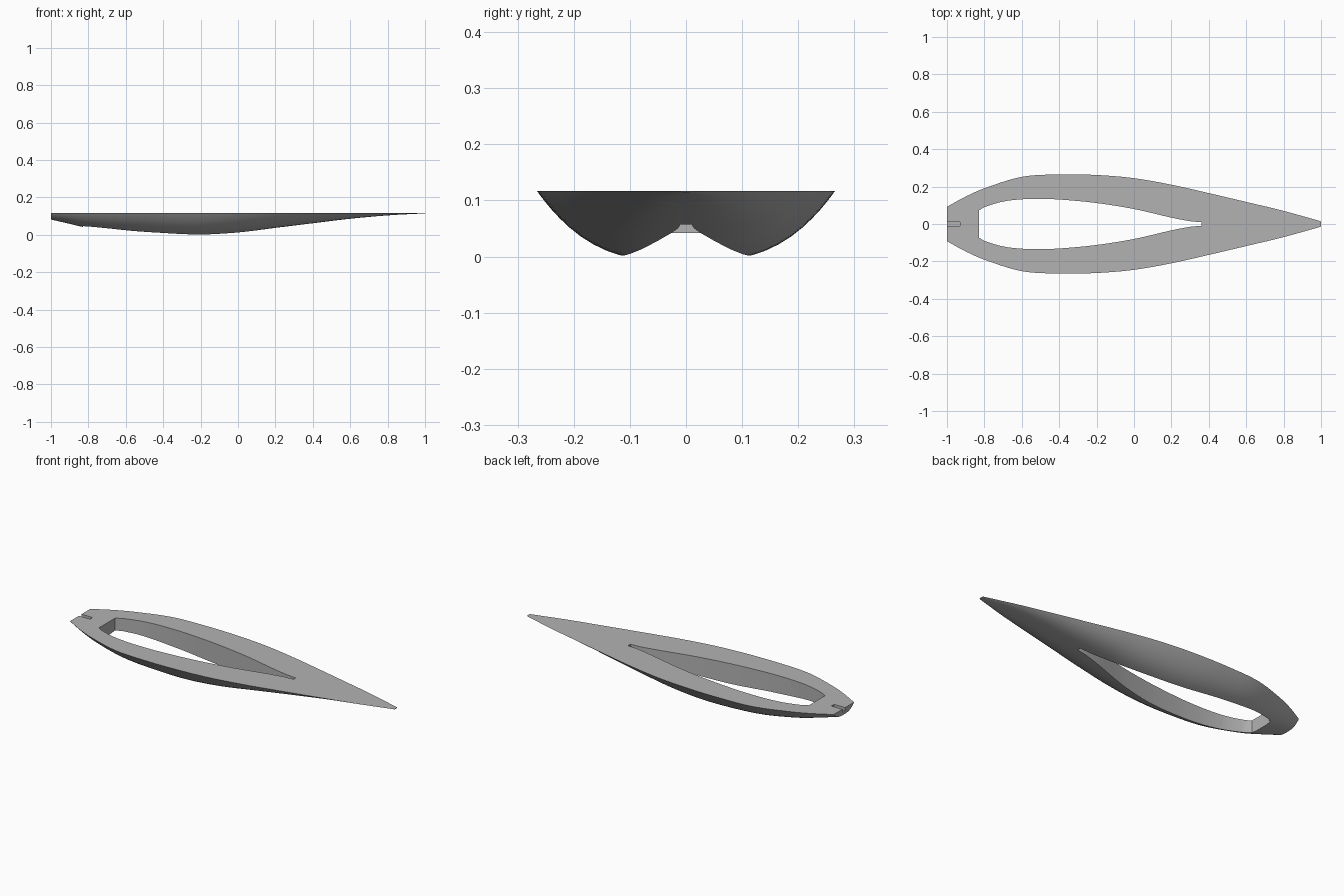
import bpy, bmesh, math

cube = bpy.data.objects.get("Cube")
if cube:
    bpy.data.objects.remove(cube, do_unlink=True)

DECK = 0.117
STEPS = 56
SEGS = 28

# x, half width, keel depth
HULL = [(-1, .092, .035), (-.9, .147, .058), (-.8, .191, .081), (-.6, .252, .108),
        (-.4, .265, .122), (-.2, .262, .125), (0, .245, .108), (.2, .21, .08),
        (.4, .165, .055), (.6, .118, .031), (.8, .07, .013), (1, .014, .002)]
# x, half width of the opening
OPENING = [(-.83, .072), (-.8, .09), (-.7, .12), (-.6, .132), (-.5, .134), (-.4, .131),
           (-.2, .112), (0, .08), (.2, .034), (.3, .015), (.36, .01)]


def sample(table, x, col):
    """Smooth cubic interpolation of one column of a station table."""
    n = len(table)
    i = 0
    while i < n - 2 and x > table[i + 1][0]:
        i += 1

    def slope(k):
        a, b = table[max(k - 1, 0)], table[min(k + 1, n - 1)]
        return (b[col] - a[col]) / (b[0] - a[0])
    p, q = table[i], table[i + 1]
    h = q[0] - p[0]
    t = (x - p[0]) / h
    return ((2*t**3 - 3*t**2 + 1) * p[col] + (t**3 - 2*t**2 + t) * h * slope(i)
            + (3*t**2 - 2*t**3) * q[col] + (t**3 - t**2) * h * slope(i + 1))


def finish(bm, name):
    bmesh.ops.recalc_face_normals(bm, faces=bm.faces)
    mesh = bpy.data.meshes.new(name)
    bm.to_mesh(mesh)
    bm.free()
    obj = bpy.data.objects.new(name, mesh)
    bpy.context.collection.objects.link(obj)
    return obj


def make_hull():
    bm = bmesh.new()
    rings = []
    for i in range(STEPS + 1):
        x = -1 + 2 * i / STEPS
        half, depth = sample(HULL, x, 1), sample(HULL, x, 2)
        ring = []
        for j in range(SEGS + 1):
            u = -math.cos(math.pi * j / SEGS)
            ring.append(bm.verts.new((x, half * u, DECK - depth * (1 - abs(u) ** 3))))
        rings.append(ring)
    # rounded bottom and flat deck
    for a, b in zip(rings, rings[1:]):
        for j in range(SEGS):
            bm.faces.new((a[j], a[j + 1], b[j + 1], b[j]))
        bm.faces.new((a[0], b[0], b[-1], a[-1]))
    # bow and stern ends
    bm.faces.new(rings[0])
    bm.faces.new(rings[-1])
    return finish(bm, "hull")


def make_prism(name, outline, z0, z1):
    bm = bmesh.new()
    low = [bm.verts.new((x, y, z0)) for x, y in outline]
    high = [bm.verts.new((x, y, z1)) for x, y in outline]
    bm.faces.new(low)
    bm.faces.new(high)
    for i in range(len(outline)):
        k = (i + 1) % len(outline)
        bm.faces.new((low[i], low[k], high[k], high[i]))
    cutter = finish(bm, name)
    cutter.hide_render = True
    return cutter


def cut(obj, cutter):
    mod = obj.modifiers.new(cutter.name, "BOOLEAN")
    mod.operation = "DIFFERENCE"
    mod.solver = "EXACT"
    mod.object = cutter
    bpy.ops.object.modifier_apply(modifier=mod.name)
    bpy.data.objects.remove(cutter, do_unlink=True)


hull = make_hull()
bpy.context.view_layer.objects.active = hull
hull.select_set(True)

# Long central opening
x0, x1 = OPENING[0][0], OPENING[-1][0]
xs = [x0 + (x1 - x0) * i / 40 for i in range(41)]
side = [(x, sample(OPENING, x, 1)) for x in xs]
outline = side + [(x, -y) for x, y in reversed(side)]
cut(hull, make_prism("opening_cutter", outline, -.2, .3))

# Small slot in the stern deck
slot = [(-1.1, -.012), (-.93, -.012), (-.93, .012), (-1.1, .012)]
cut(hull, make_prism("slot_cutter", slot, DECK - .018, .3))

# Plain grey finish
grey = bpy.data.materials.new("grey")
grey.use_nodes = True
colour = (.45, .45, .45, 1)
grey.diffuse_color = colour
grey.node_tree.nodes["Principled BSDF"].inputs["Base Color"].default_value = colour
hull.data.materials.clear()
hull.data.materials.append(grey)
bpy.ops.object.shade_smooth_by_angle(angle=math.radians(30))
